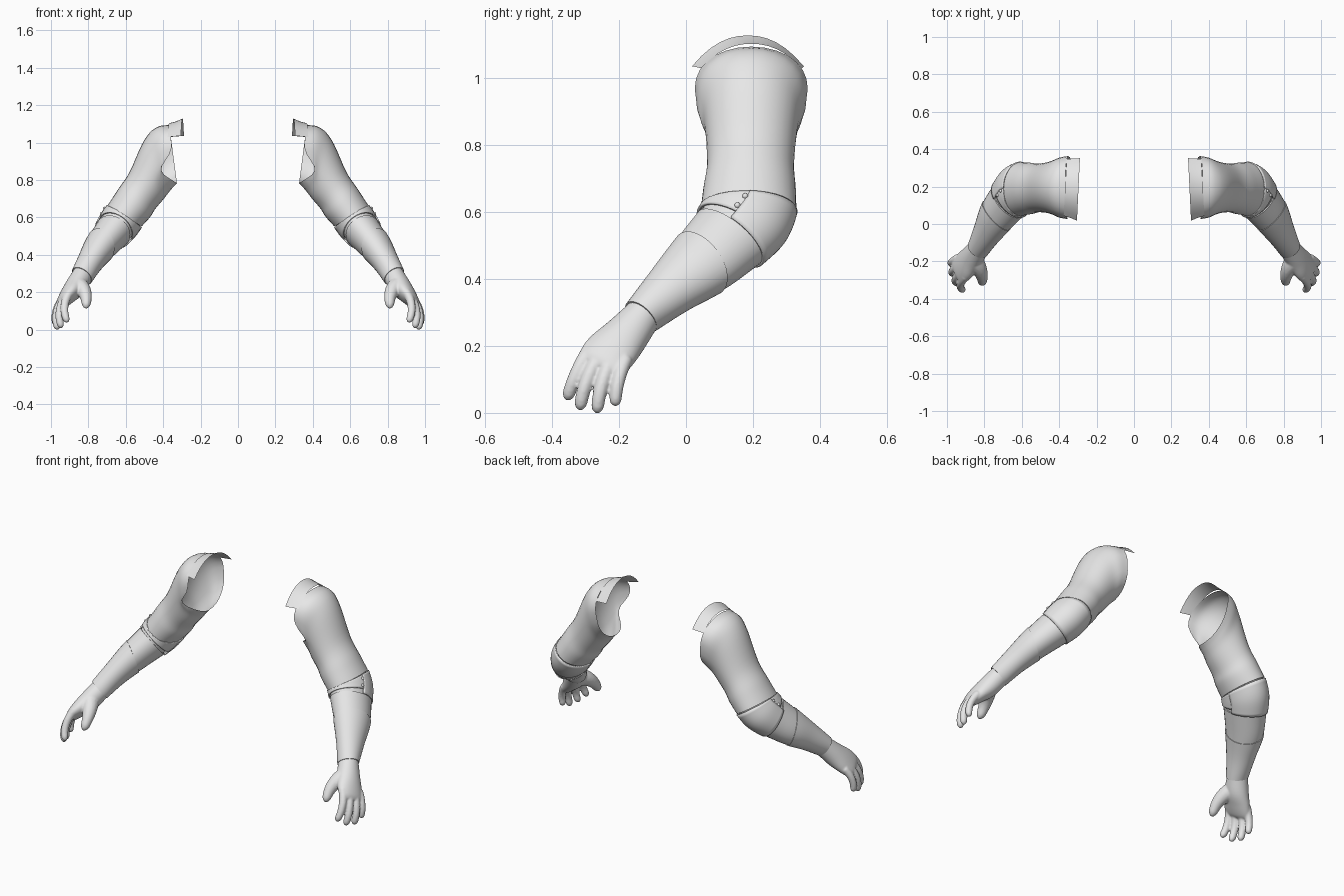
import bpy, bmesh, math
from mathutils import Vector

if "Cube" in bpy.data.objects:
    bpy.data.objects.remove(bpy.data.objects["Cube"])

grey = bpy.data.materials.new("light_grey")
grey.diffuse_color = (0.8, 0.8, 0.8, 1)
grey.use_nodes = True
grey.node_tree.nodes["Principled BSDF"].inputs["Base Color"].default_value = grey.diffuse_color
TAU = 2 * math.pi


def mirror(ob):
    m = ob.modifiers.new("other_side", 'MIRROR')
    m.use_mirror_merge = False


def finish(name, bm, solid=0):
    bmesh.ops.recalc_face_normals(bm, faces=bm.faces)
    me = bpy.data.meshes.new(name)
    bm.to_mesh(me)
    bm.free()
    me.materials.append(grey)
    ob = bpy.data.objects.new(name, me)
    bpy.context.collection.objects.link(ob)
    if solid:
        m = ob.modifiers.new("thickness", 'SOLIDIFY')
        m.thickness, m.offset = solid, 0
    mirror(ob)
    return ob


def section(secs, s):
    """Catmull-Rom blend of sections (centre, direction, two radii)."""
    i = max(0, min(int(s), len(secs) - 2))
    t = s - i
    p1, p2 = secs[i], secs[i + 1]
    p0 = secs[i - 1] if i else [2 * a - b for a, b in zip(p1, p2)]
    p3 = secs[i + 2] if i + 2 < len(secs) else [2 * b - a for a, b in zip(p1, p2)]
    return [0.5 * (2 * b + (c - a) * t + (2 * a - 5 * b + 4 * c - d) * t * t
                   + (3 * b - a - 3 * c + d) * t ** 3)
            for a, b, c, d in zip(p0, p1, p2, p3)]


def point(sec, ang, grow=0.0, scale=1.0):
    c, d = Vector(sec[:3]), Vector(sec[3:6]).normalized()
    a = Vector((-d.z, 0, d.x)).normalized()
    b = (Vector((0, 1, 0)) - d * d.y).normalized()
    return (c + a * ((sec[6] + grow) * scale * math.cos(ang))
            + b * ((sec[7] + grow) * scale * math.sin(ang)))


def loft(name, secs, s0=0, s1=None, arc=None, grow=0.0, lips=(0, 0), caps=(0, 0),
         steps=5, n=32, solid=0, warp=None, slant=None):
    """Skin the sections from s0 to s1; slant(angle) shifts the starting rim."""
    s1 = len(secs) - 1 if s1 is None else s1
    k = max(2, round((s1 - s0) * steps))
    stations = [(i / k, 1.0) for i in range(k + 1)]
    if lips[0]:
        stations.insert(0, (0, 0.92))
    if lips[1]:
        stations.append((1, 0.92))
    count = n + 1 if arc else n
    lo, hi = arc or (0, TAU)
    bm, rings = bmesh.new(), []
    for f, scale in stations:
        ring = []
        for j in range(count):
            ang = lo + (hi - lo) * j / n
            start = s0 + (slant(ang) if slant else 0)
            s = start + (s1 - start) * f
            p = point(section(secs, s), ang, grow, scale)
            ring.append(bm.verts.new(warp(p, s, ang) if warp else p))
        rings.append(ring)
    for r, q in zip(rings, rings[1:]):
        for j in range(n):
            h = (j + 1) % count
            bm.faces.new((r[j], r[h], q[h], q[j]))
    for flag, ring in zip(caps, (rings[0], rings[-1])):
        if flag:
            bm.faces.new(ring)
    return finish(name, bm, solid)


# Upper sleeve, open at the shoulder with a notch at the front of the armpit
upper = [(.347, .195, .938, .99, 0, -.13, .158, .165),
         (.392, .195, .920, .965, 0, -.26, .167, .158),
         (.440, .195, .868, .93, 0, -.36, .161, .140),
         (.508, .193, .748, .81, 0, -.58, .120, .130),
         (.558, .190, .672, .63, 0, -.77, .113, .138),
         (.606, .187, .608, .53, 0, -.85, .107, .143)]


def shoulder_shape(p, s, ang):
    fade = max(0, 1 - s / 2.5)
    p.x += .075 * fade * max(0, math.cos(ang - 1.32 * math.pi)) ** 8
    p.y += .036 * fade * math.sin(ang) * max(0, math.cos(ang))
    return p


loft("upper_sleeve", upper, lips=(0, 1), warp=shoulder_shape)

# Elbow: inner joint, front band and back guard
elbow = [upper[-1],
         (.636, .168, .567, .55, -.35, -.70, .107, .137),
         (.667, .130, .525, .46, -.60, -.60, .100, .127)]
loft("elbow_joint", elbow, grow=-.010)
loft("elbow_band", elbow, .08, 1.6, arc=(math.pi - .1, TAU + .14), grow=-.001, solid=.008)
loft("elbow_guard", elbow, .06, 2.0, arc=(.04, math.pi + .08), grow=.001, solid=.008)

# Rivets on the outer end of the band
bm = bmesh.new()
for s, ang in ((.6, .0), (1.35, -.02)):
    res = bmesh.ops.create_uvsphere(bm, u_segments=12, v_segments=8, radius=.009)
    bmesh.ops.translate(bm, verts=res["verts"], vec=point(section(elbow, s), ang, .002))
finish("band_rivets", bm)

# Forearm in two overlapping sleeves, the lower one with a slanted rim
fore = [elbow[-1],
        (.737, .042, .441, .46, -.58, -.55, .086, .110),
        (.790, -.050, .363, .46, -.57, -.58, .069, .081),
        (.835, -.135, .286, .46, -.57, -.60, .060, .057)]
loft("forearm_upper_sleeve", fore, 0, 1.3, lips=(1, 0), grow=-.002)
loft("forearm_lower_sleeve", fore, .97, 3, lips=(1, 1), grow=.002,
     slant=lambda g: .1 * math.sin(g) - .2 * math.cos(g))

# Palm
palm = [(.826, -.122, .298, .46, -.57, -.60, .056, .054),
        (.868, -.180, .230, .49, -.57, -.65, .057, .069),
        (.905, -.222, .186, .49, -.57, -.65, .046, .080),
        (.934, -.251, .151, .49, -.57, -.65, .033, .078),
        (.946, -.264, .136, .49, -.57, -.65, .020, .066)]
hand = [loft("hand", palm, caps=(1, 1))]


# Fingers: bent tapering tubes with round tips
def finger(name, base, bend, tip, r0, r1):
    p0, p2 = Vector(base), Vector(tip)
    p1 = Vector(bend) * 1.5 - (p0 + p2) * .25
    secs = []
    for t in (0, .2, .4, .6, .75, .88, .95, .985, 1):
        p = p0 * (1 - t) ** 2 + p1 * (2 * t * (1 - t)) + p2 * t * t
        d = ((p1 - p0) * (1 - t) + (p2 - p1) * t).normalized()
        r = r0 + (r1 - r0) * t
        if t > .85:
            r *= math.sqrt(max(.02, 1 - ((t - .85) / .15) ** 2))
        secs.append((*p, *d, r, r))
    hand.append(loft(name, secs, caps=(1, 1), steps=2, n=14))


finger("index_finger", (.900, -.280, .200), (.936, -.328, .120), (.910, -.356, .038), .024, .019)
finger("middle_finger", (.918, -.250, .182), (.962, -.300, .095), (.942, -.317, .008), .024, .019)
finger("ring_finger", (.932, -.217, .168), (.977, -.254, .085), (.963, -.266, -.001), .024, .019)
finger("little_finger", (.940, -.180, .160), (.981, -.206, .092), (.973, -.211, .020), .022, .018)
finger("thumb", (.862, -.185, .240), (.812, -.262, .200), (.814, -.322, .114), .052, .021)

# Blend palm and fingers into one smooth hand
bpy.ops.object.select_all(action='DESELECT')
for ob in hand:
    ob.select_set(True)
bpy.context.view_layer.objects.active = hand[0]
bpy.ops.object.join()
hand[0].modifiers.clear()
m = hand[0].modifiers.new("blend", 'REMESH')
m.mode, m.voxel_size, m.use_smooth_shade = 'VOXEL', .005, True
m = hand[0].modifiers.new("soften", 'SMOOTH')
m.factor, m.iterations = .5, 6
mirror(hand[0])

# Shoulder collar: arched strip flaring towards the body
bm = bmesh.new()
profile = ((.368, .044, .347, 1.030, 1.103), (.330, .032, .350, 1.033, 1.113),
           (.297, .018, .352, 1.036, 1.128))
rows = []
for x, y0, y1, zlow, ztop in profile:
    rows.append([bm.verts.new((x + .008 * (1 - 2 * i / 12), y0 + (y1 - y0) * i / 12,
                               zlow + (ztop - zlow) * (1 - abs(i / 6 - 1) ** 2.2)))
                 for i in range(13)])
for r, q in zip(rows, rows[1:]):
    for i in range(12):
        bm.faces.new((r[i], r[i + 1], q[i + 1], q[i]))
finish("shoulder_collar", bm)

# Smooth shading with sharp rims
bpy.ops.object.select_all(action='SELECT')
bpy.context.view_layer.objects.active = bpy.context.collection.objects[0]
bpy.ops.object.shade_smooth_by_angle(angle=math.radians(40))
